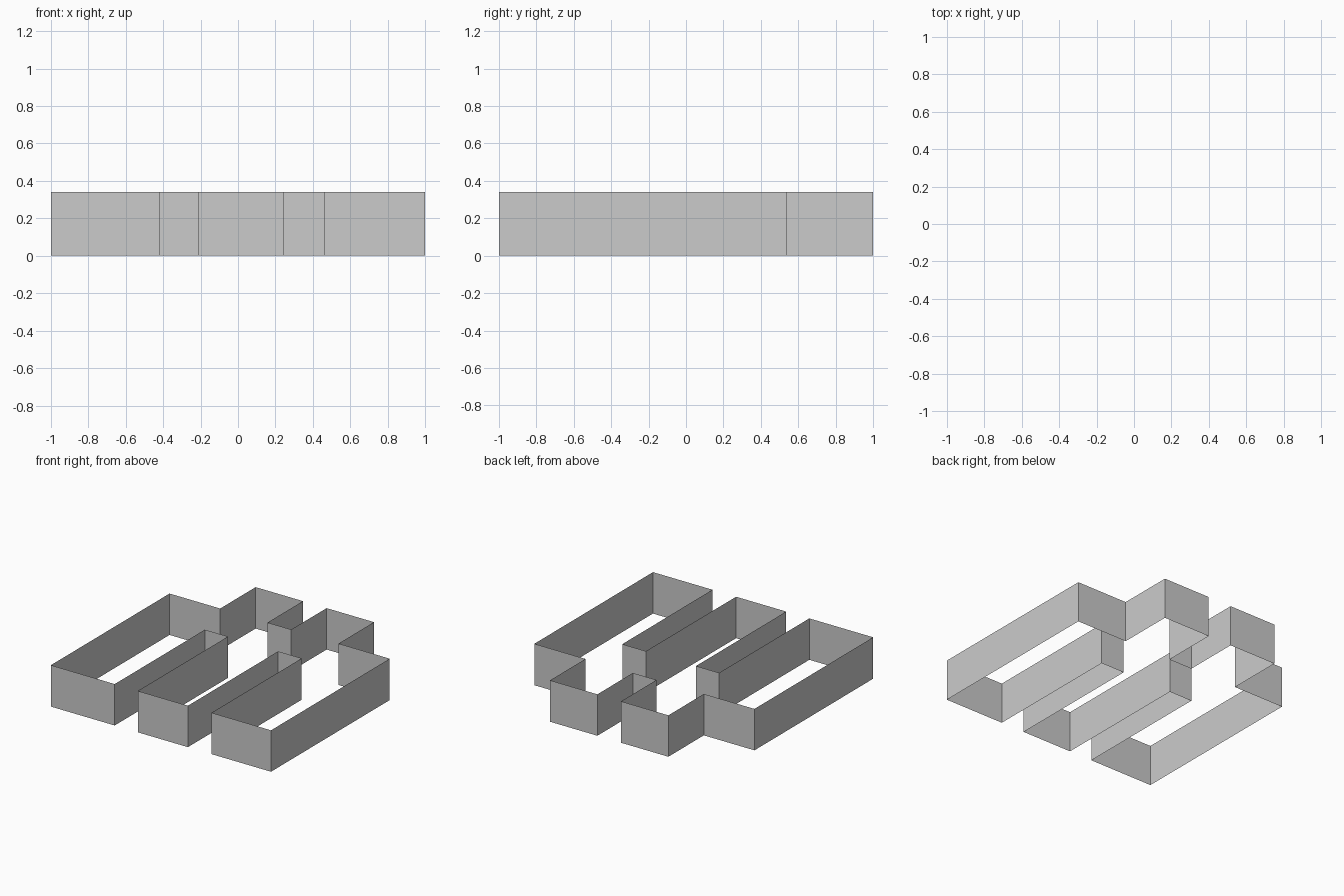
import bpy
import bmesh

if "Cube" in bpy.data.objects:
    bpy.data.objects.remove(bpy.data.objects["Cube"])

HEIGHT = 0.34
FRONT, NOTCH, STEP, BACK = -1.0, 0.17, 0.54, 1.0

# Plan outline: three front wings, two back wings
outline = [(-1, STEP), (-1, FRONT)]
for x0, x1 in [(-0.42, -0.21), (0.245, 0.46)]:      # gaps between front wings
    outline += [(x0, FRONT), (x0, NOTCH), (x1, NOTCH), (x1, FRONT)]
outline += [(1, FRONT), (1, STEP)]
for x0, x1 in [(0.535, 0.105), (-0.11, -0.54)]:     # back wings, right to left
    outline += [(x0, STEP), (x0, BACK), (x1, BACK), (x1, STEP)]

# Open shell of thin walls, no roof or floor
bm = bmesh.new()
bottom = [bm.verts.new((x, y, 0)) for x, y in outline]
top = [bm.verts.new((x, y, HEIGHT)) for x, y in outline]
for i in range(len(outline)):
    j = (i + 1) % len(outline)
    bm.faces.new((bottom[i], bottom[j], top[j], top[i]))

mesh = bpy.data.meshes.new("building_walls")
bm.to_mesh(mesh)
bm.free()
walls = bpy.data.objects.new("building_walls", mesh)
bpy.context.collection.objects.link(walls)
